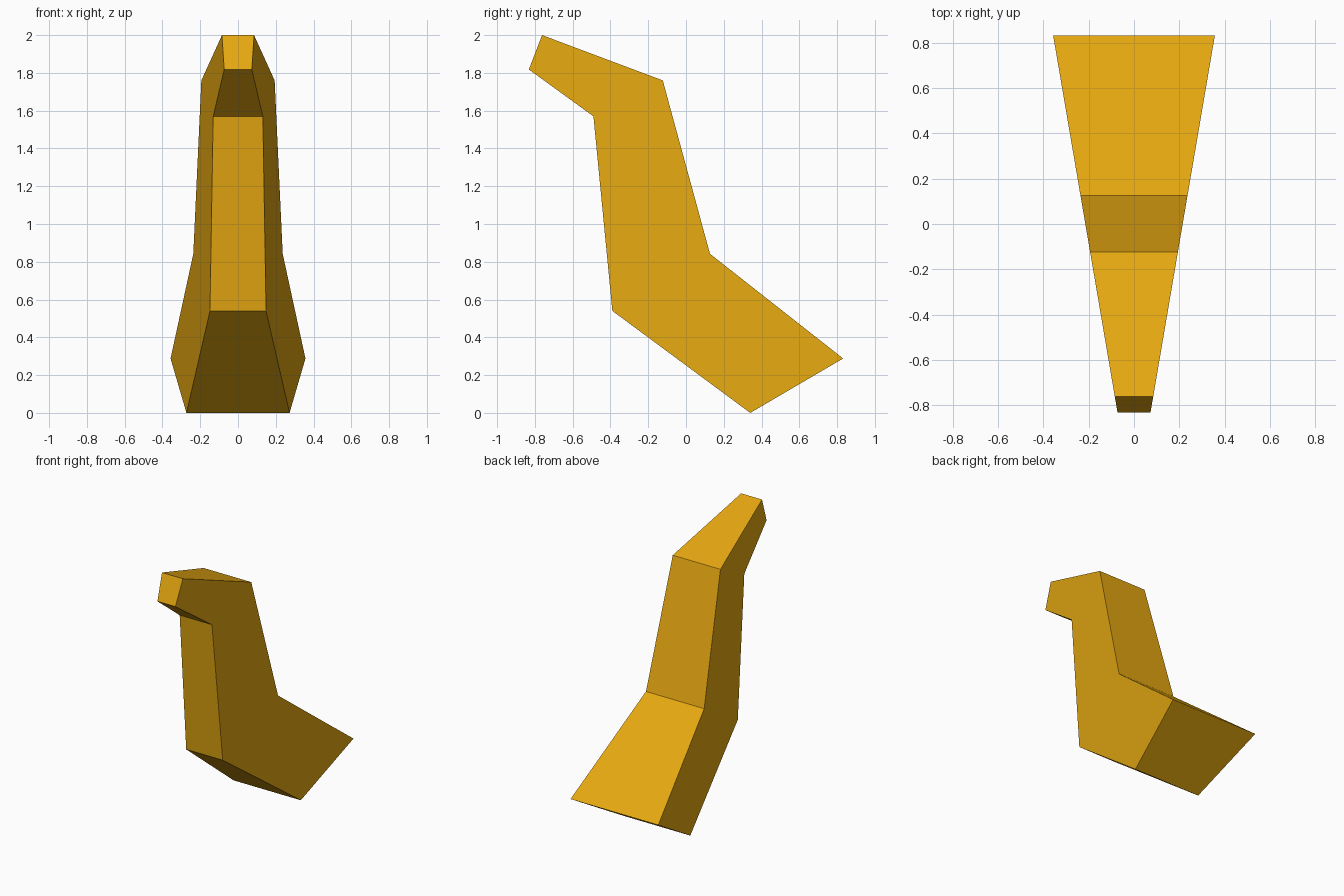
import bpy, bmesh

if "Cube" in bpy.data.objects:
    bpy.data.objects.remove(bpy.data.objects["Cube"])

# Side outline as (y, z), front is -y
PROFILE = [(-0.762, 2.0), (-0.832, 1.818), (-0.49, 1.57), (-0.39, 0.54),
           (0.34, 0.0), (0.832, 0.288), (0.127, 0.842), (-0.123, 1.76)]


def half_width(y):
    # The body tapers evenly from the wide back to the narrow front tip
    return 0.073 + (y + 0.832) * (0.357 - 0.073) / 1.664


amber = bpy.data.materials.new("amber")
amber.diffuse_color = (0.791, 0.392, 0.0056, 1)
amber.use_nodes = True
amber.node_tree.nodes["Principled BSDF"].inputs["Base Color"].default_value = amber.diffuse_color

# Bent, tapered body: two mirrored side outlines joined by a band of quads
bm = bmesh.new()
left, right = ([bm.verts.new((s * half_width(y), y, z)) for y, z in PROFILE]
               for s in (-1, 1))
bm.faces.new(left)
bm.faces.new(right[::-1])
n = len(PROFILE)
for i in range(n):
    j = (i + 1) % n
    bm.faces.new((left[j], left[i], right[i], right[j]))
bmesh.ops.recalc_face_normals(bm, faces=bm.faces)

mesh = bpy.data.meshes.new("bent_body")
bm.to_mesh(mesh)
bm.free()
mesh.materials.append(amber)
bpy.context.collection.objects.link(bpy.data.objects.new("bent_body", mesh))
